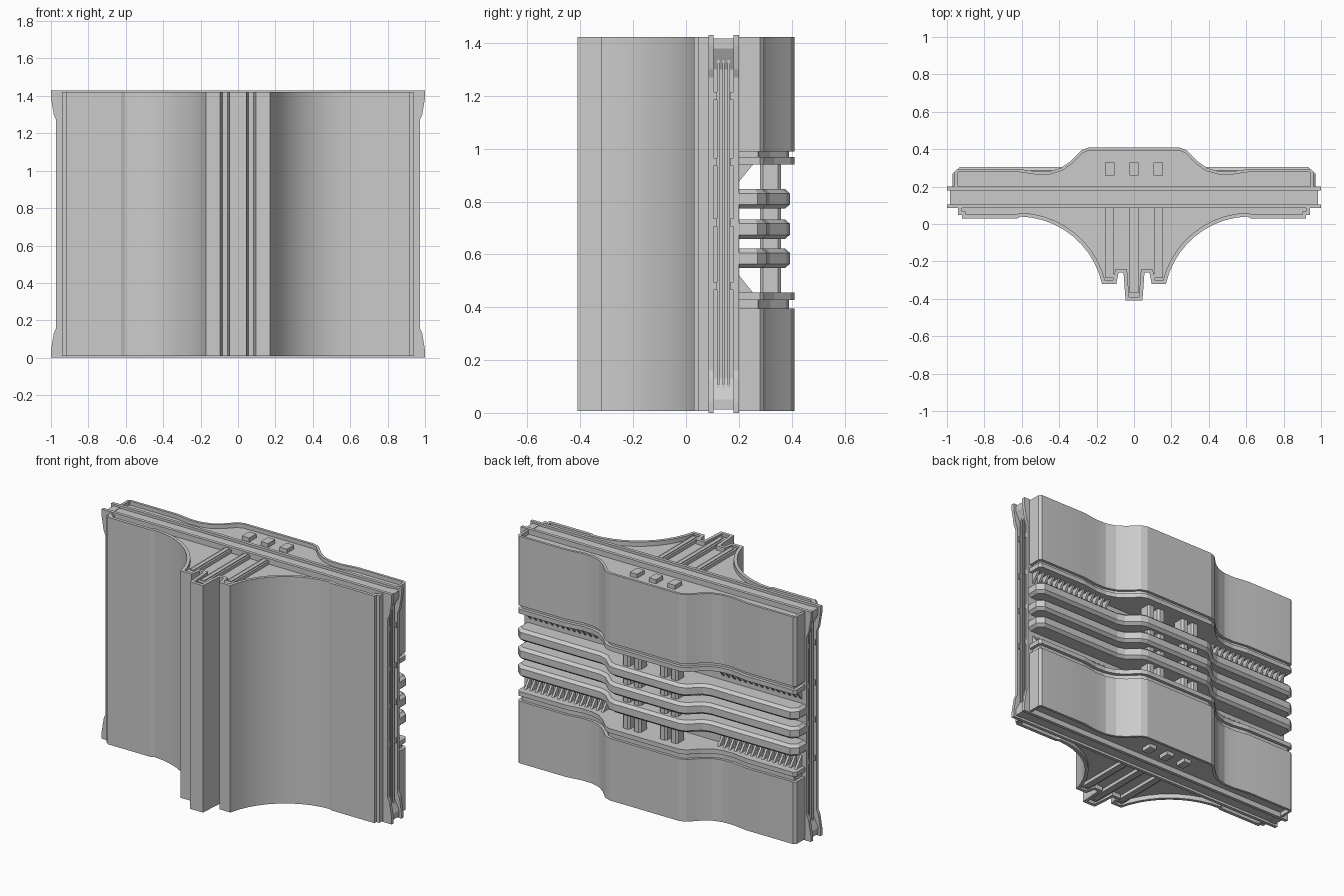
import bpy, bmesh, math
from mathutils import Vector

if "Cube" in bpy.data.objects:
    bpy.data.objects.remove(bpy.data.objects["Cube"])

H = 1.43


def loft(name, rings, smooth=False):
    """Solid through rings of equal point count, capped at both ends."""
    bm = bmesh.new()
    vs = [[bm.verts.new(p) for p in r] for r in rings]
    n = len(rings[0])
    for a, b in zip(vs, vs[1:]):
        for i in range(n):
            j = (i + 1) % n
            bm.faces.new((a[i], a[j], b[j], b[i]))
    bm.faces.new(vs[0][::-1])
    bm.faces.new(vs[-1])
    bmesh.ops.recalc_face_normals(bm, faces=bm.faces)
    me = bpy.data.meshes.new(name)
    bm.to_mesh(me)
    bm.free()
    ob = bpy.data.objects.new(name, me)
    bpy.context.collection.objects.link(ob)
    if smooth:
        bpy.ops.object.select_all(action='DESELECT')
        ob.select_set(True)
        bpy.context.view_layer.objects.active = ob
        bpy.ops.object.shade_smooth_by_angle(angle=math.radians(15))
    return ob


def prism(name, pts, z0, z1, smooth=False):
    return loft(name, [[(x, y, z) for x, y in pts] for z in (z0, z1)], smooth)


def prism_y(name, pts, y0, y1):
    return loft(name, [[(x, y, z) for x, z in pts] for y in (y0, y1)])


def box(name, x0, x1, y0, y1, z0, z1):
    return prism(name, [(x0, y0), (x1, y0), (x1, y1), (x0, y1)], z0, z1)


def mirrored(half):
    """Half path from the middle outwards -> full left-to-right path."""
    return [(-x, y) for x, y in reversed(half)] + list(half)


def inset(path, d, side):
    """Mitred offset of an open path; side picks left or right."""
    out, p = [], [Vector(q) for q in path]
    for i, q in enumerate(p):
        ns = []
        for a, b in ((i - 1, i), (i, i + 1)):
            if a >= 0 and b < len(p):
                t = (p[b] - p[a]).normalized()
                ns.append(Vector((-t.y, t.x)) * side)
        m = sum(ns, Vector((0, 0))).normalized()
        q2 = q + m * d / max(0.4, m.dot(ns[0]))
        out.append((q2.x, q2.y))
    return out


def shell(name, path, d, side, z0, z1):
    return prism(name, list(path) + inset(path, d, side)[::-1], z0, z1, True)


# Central frame: two flared flange plates with a recessed core between them
edge = [(1, 0), (1, .04), (.985, .13), (.972, .16),
        (.972, H - .16), (.985, H - .13), (1, H - .04), (1, H)]
outline = edge + [(-x, z) for x, z in reversed(edge)]
prism_y("frame_front_flange", outline, .085, .105)
prism_y("frame_back_flange", outline, .18, .20)
box("frame_core", -.945, .945, .105, .18, .015, H - .015)

# Side channel details: end wedges, ribs and clips
for s in (-1, 1):
    for top in (0, 1):
        wedge = [(.94, .012), (.985, .012), (.985, .05), (.94, .14)]
        prism_y("channel_wedge", [(s * x, H - z if top else z) for x, z in wedge], .105, .18)
    for y in (.122, .142, .162):
        box("channel_rib", *sorted((s * .94, s * .963)), y - .004, y + .004, .09, H - .09)
    for z in (.48, .72, .95, 1.2):
        for y in (.104, .168):
            box("channel_clip", *sorted((s * .94, s * .97)), y, y + .013, z - .015, z + .015)

# Front fairing: concave flanks leading to a three-pronged spine
flank = [(.62 + .46 * math.cos(math.radians(a)), -.42 + .46 * math.sin(math.radians(a)))
         for a in [167.5 - 7.55 * i for i in range(11)]]
front = mirrored([(.045, -.41), (.056, -.26), (.083, -.26), (.095, -.32)] + flank +
                 [(.625, .03), (.92, .03), (.92, .048), (.94, .048), (.94, .09)])
shell("front_shell", front, .02, 1, .008, H - .008)
prism("front_filling", inset(front, .012, 1), .035, H - .035)
for x, y in ((-.13, -.29), (0, -.37), (.13, -.29)):
    for z in (.014, H - .04):
        box("front_end_rail", x - .024, x + .024, y, .088, z, z + .026)
        box("front_end_rail_cap", x - .012, x + .012, y + .02, .088, z - .005, z + .031)

# Back covers, upper and lower, each with a groove and a lip toward the gap
back = mirrored([(.24, .41), (.28, .395), (.34, .335), (.39, .3), (.45, .282), (.52, .28),
                 (.62, .295), (.945, .295), (.96, .28), (.96, .2)])
groove = inset(back, .02, -1)
for name, za, zb, lip, gap in (("upper", .99, H - .008, (.94, .968), (.96, 1.0)),
                               ("lower", .008, .395, (.427, .455), (.39, .43))):
    shell(name + "_back_shell", back, .016, -1, za, zb)
    up = name == "upper"
    prism(name + "_back_filling", inset(back, .01, -1),
          za + (.002 if up else .025), zb - (.025 if up else .002))
    prism(name + "_lip_groove", groove, *gap)
    prism(name + "_lip", back, *lip)
    # small end pegs on the outer end
    z = H - .034 if up else .008
    for x in (-.13, 0, .13):
        box(name + "_end_peg", x - .025, x + .025, .26, .33, z, z + .026)
    # row of triangular gussets under the lip
    zl, zt = (.942, .868) if up else (.453, .528)
    for s in (-1, 1):
        for i in range(15):
            x = s * (.40 + i * .038)
            loft(name + "_gusset", [[(x + dx, .195, zl), (x + dx, .255, zl), (x + dx, .195, zt)]
                                    for dx in (-.007, .007)])

# Three chamfered bars wrapping across the gap
bar = mirrored([(.225, .393), (.265, .38), (.335, .318), (.38, .305),
                (.93, .305), (.97, .27), (.97, .19)])
small = inset(bar, .018, -1)
for zc in (.585, .695, .81):
    loft("back_bar", [[(x, y, zc + dz) for x, y in p] for p, dz in
                      ((small, -.037), (bar, -.021), (bar, .021), (small, .037))])

# Vertical eight-sided pillars behind the bars, running from lip to lip
for x in (-.165, -.09, .09, .165):
    w, d, c = .026, .04, .012
    oct8 = [(w, d - c), (w - c, d), (c - w, d), (-w, d - c),
            (-w, c - d), (c - w, -d), (w - c, -d), (w, c - d)]
    prism("gap_pillar", [(x + a, .32 + b) for a, b in oct8], .45, .945)
